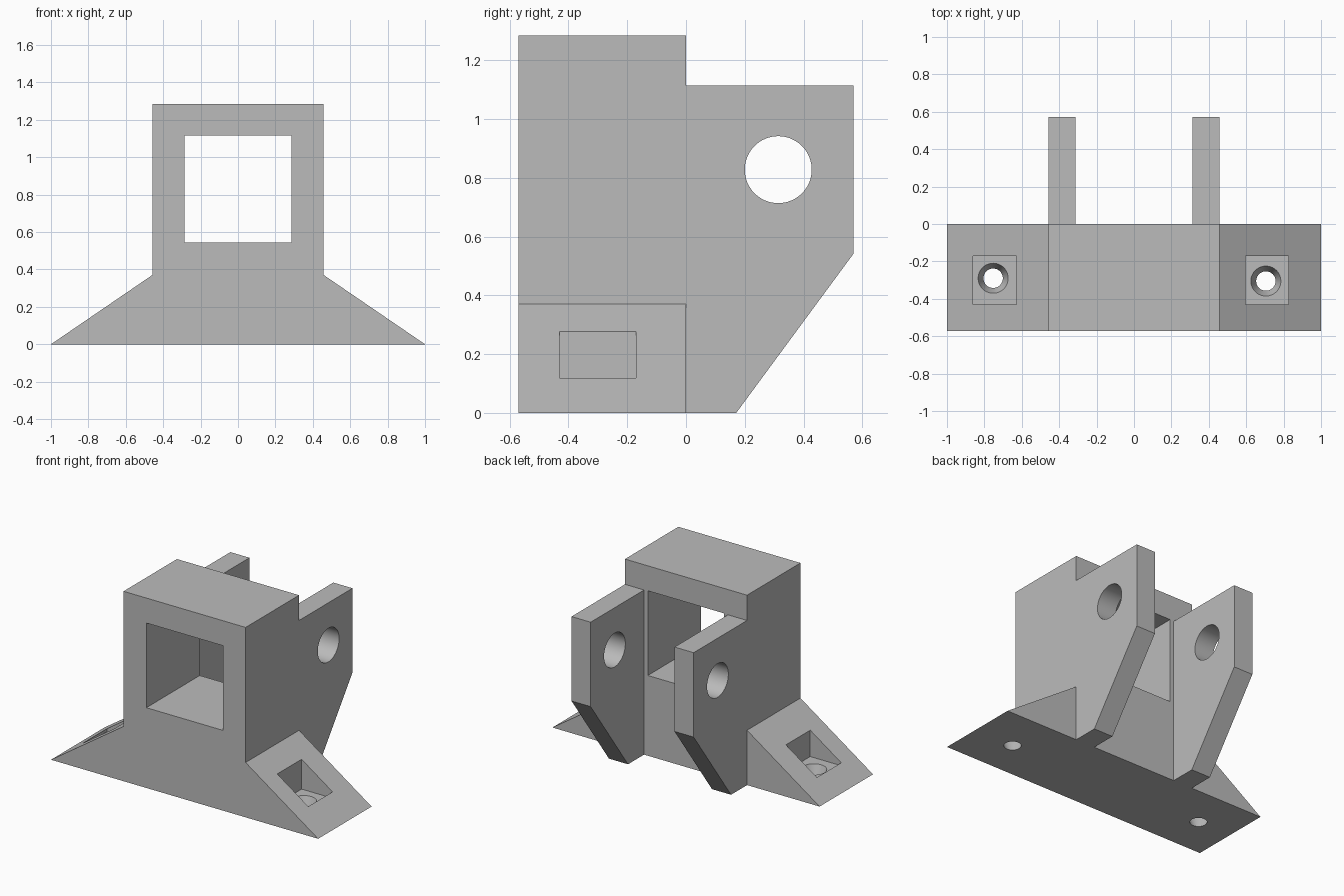
import bpy, bmesh
from math import radians
from mathutils import Matrix, Vector

cube = bpy.data.objects.get("Cube")
if cube:
    bpy.data.objects.remove(cube, do_unlink=True)

GREY = (0.5, 0.5, 0.5, 1)
grey = bpy.data.materials.new("plain grey")
grey.use_nodes = True
grey.diffuse_color = GREY
grey.node_tree.nodes["Principled BSDF"].inputs["Base Color"].default_value = GREY

DEPTH = 0.571      # body and lugs each run this far from y = 0
HALF = 0.457       # half width of the upright body
FLOOR = 0.075      # height of the screw pocket floors


def finish(name, bm):
    bmesh.ops.recalc_face_normals(bm, faces=bm.faces)
    mesh = bpy.data.meshes.new(name)
    bm.to_mesh(mesh)
    bm.free()
    mesh.materials.append(grey)
    obj = bpy.data.objects.new(name, mesh)
    bpy.context.collection.objects.link(obj)
    return obj


def prism(name, points, push):
    """Extrude a closed outline along the vector push."""
    bm = bmesh.new()
    face = bm.faces.new([bm.verts.new(p) for p in points])
    result = bmesh.ops.extrude_face_region(bm, geom=[face])
    verts = [g for g in result["geom"] if isinstance(g, bmesh.types.BMVert)]
    bmesh.ops.translate(bm, verts=verts, vec=push)
    return finish(name, bm)


def box(name, low, high):
    low, high = Vector(low), Vector(high)
    bm = bmesh.new()
    bmesh.ops.create_cube(bm, size=1, matrix=Matrix.Translation(
        (low + high) / 2) @ Matrix.Diagonal((*(high - low), 1)))
    return finish(name, bm)


def cone(name, centre, r_low, r_high, length, axis="Z"):
    turn = Matrix.Rotation(radians(90), 4, "Y") if axis == "X" else Matrix()
    bm = bmesh.new()
    bmesh.ops.create_cone(bm, cap_ends=True, segments=64, radius1=r_low,
                          radius2=r_high, depth=length,
                          matrix=Matrix.Translation(centre) @ turn)
    return finish(name, bm)


def cut(target, cutter):
    cutter.hide_render = True
    mod = target.modifiers.new("cut", "BOOLEAN")
    mod.operation, mod.solver, mod.object = "DIFFERENCE", "EXACT", cutter
    bpy.context.view_layer.objects.active = target
    bpy.ops.object.modifier_apply(modifier=mod.name)
    bpy.data.objects.remove(cutter, do_unlink=True)


def smooth(obj):
    bpy.ops.object.select_all(action="DESELECT")
    obj.select_set(True)
    bpy.context.view_layer.objects.active = obj
    bpy.ops.object.shade_smooth_by_angle(angle=radians(30))


# Upright body with sloping feet
outline = [(-1, 0), (1, 0), (HALF, 0.371), (HALF, 1.285),
           (-HALF, 1.285), (-HALF, 0.371)]
body = prism("body_with_feet", [(x, -DEPTH, z) for x, z in outline],
             (0, DEPTH, 0))

# Square opening through the body
cut(body, box("opening_cutter", (-0.286, -1, 0.543), (0.286, 1, 1.116)))

# Flat-bottomed screw pockets with tapered holes in the feet
for x, y, hole_x, hole_y in ((0.711, -0.3, 0.705, -0.305),
                             (-0.745, -0.3, -0.753, -0.29)):
    cut(body, box("pocket_cutter", (x - 0.116, y - 0.13, FLOOR),
                  (x + 0.116, y + 0.13, 0.6)))
    # The taper is carried a little past both the floor and the base
    cut(body, cone("screw_cutter", (hole_x, hole_y, FLOOR / 2),
                   0.048, 0.084, FLOOR + 0.02))
smooth(body)

# Pair of rear lugs with a pivot hole
profile = [(0, 0), (0.171, 0), (DEPTH, 0.543), (DEPTH, 1.114), (0, 1.114)]
for name, x in (("left_lug", 0.314), ("right_lug", -HALF)):
    lug = prism(name, [(x, y, z) for y, z in profile], (HALF - 0.314, 0, 0))
    cut(lug, cone("pivot_cutter", (x, 0.314, 0.828), 0.114, 0.114, 1, "X"))
    smooth(lug)
